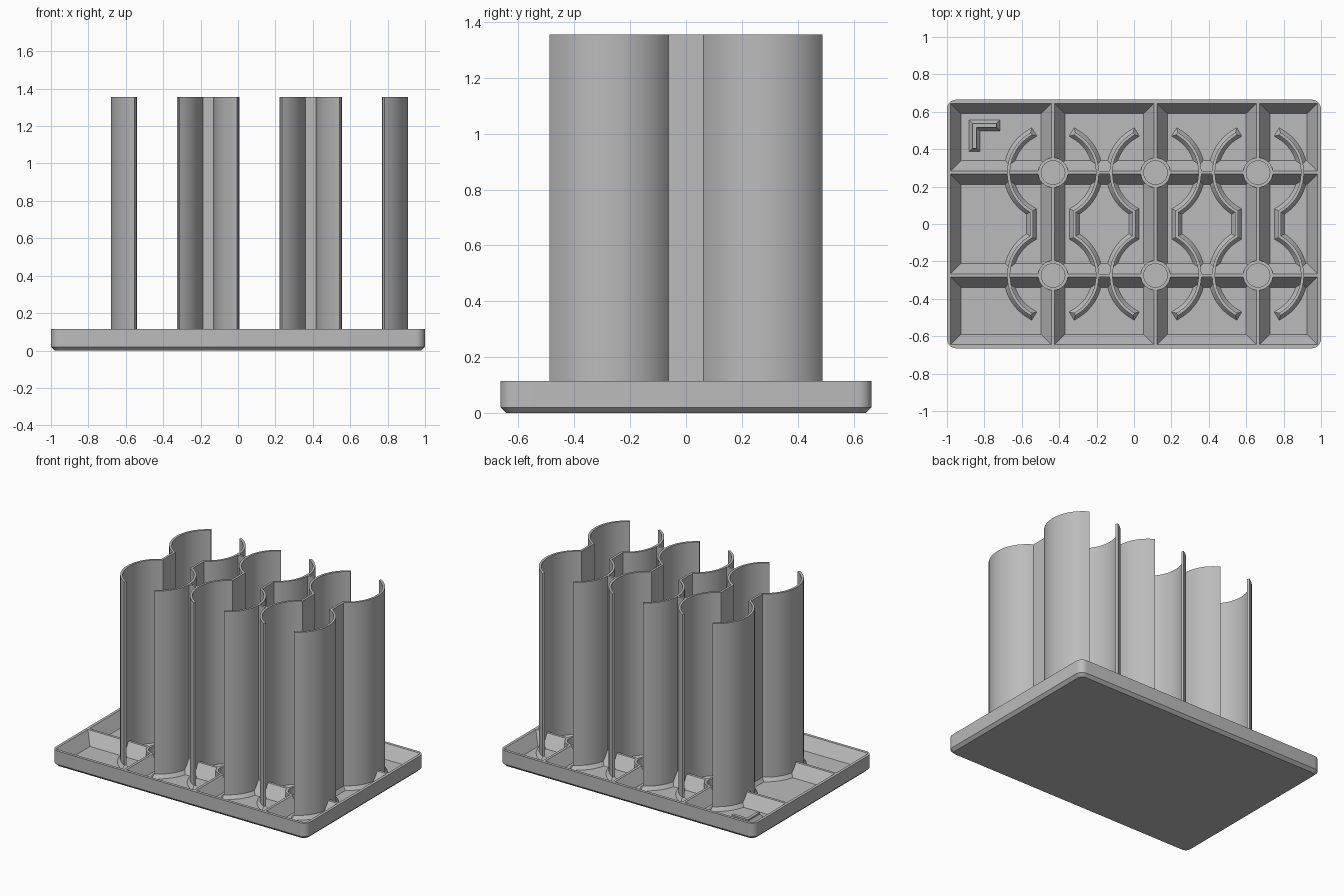
import bpy, bmesh, math
from mathutils import Vector

cube = bpy.data.objects.get("Cube")
if cube:
    bpy.data.objects.remove(cube, do_unlink=True)

# Main dimensions
HX, HY, RIM_Z, FLOOR_Z, TOP_Z = 1.0, 0.665, 0.115, 0.03, 1.355
COLS = (-0.433, 0.115, 0.663)
ROWS = (-0.275, 0.275)
RADIUS, HALF_T, FLARE = 0.2375, 0.008, 0.018
ARC = math.radians(61)

grey = bpy.data.materials.new("plain grey")
grey.use_nodes = True
grey.diffuse_color = (0.5, 0.5, 0.5, 1)
grey.node_tree.nodes["Principled BSDF"].inputs["Base Color"].default_value = grey.diffuse_color


def loft(bm, rings):
    """Closed solid through outlines of equal point count."""
    loops = [[bm.verts.new(p) for p in ring] for ring in rings]
    n = len(loops[0])
    for a, b in zip(loops, loops[1:]):
        for i in range(n):
            j = (i + 1) % n
            bm.faces.new((a[i], a[j], b[j], b[i]))
    bm.faces.new(loops[0][::-1])
    bm.faces.new(loops[-1])


def finish(name, bm, smooth=False):
    bmesh.ops.recalc_face_normals(bm, faces=bm.faces)
    me = bpy.data.meshes.new(name)
    bm.to_mesh(me)
    bm.free()
    me.materials.append(grey)
    ob = bpy.data.objects.new(name, me)
    bpy.context.collection.objects.link(ob)
    if smooth:
        shade(ob)
    return ob


def activate(ob):
    bpy.ops.object.select_all(action='DESELECT')
    ob.select_set(True)
    bpy.context.view_layer.objects.active = ob


def shade(ob):
    activate(ob)
    bpy.ops.object.shade_smooth_by_angle(angle=math.radians(25))


def boolean(ob, tool, operation):
    activate(ob)
    mod = ob.modifiers.new(tool.name, 'BOOLEAN')
    mod.operation, mod.solver, mod.object = operation, 'EXACT', tool
    bpy.ops.object.modifier_apply(modifier=mod.name)
    bpy.data.objects.remove(tool, do_unlink=True)


def rounded_rect(hx, hy, r, z, steps=6):
    pts = []
    for k, (sx, sy) in enumerate(((1, 1), (-1, 1), (-1, -1), (1, -1))):
        for i in range(steps + 1):
            a = math.pi / 2 * (k + i / steps)
            pts.append((sx * (hx - r) + r * math.cos(a),
                        sy * (hy - r) + r * math.sin(a), z))
    return pts


def rect(x0, x1, y0, y1, z):
    return [(x0, y0, z), (x1, y0, z), (x1, y1, z), (x0, y1, z)]


def cylinders(name, r, z0, z1):
    bm = bmesh.new()
    for x in COLS:
        for y in ROWS:
            loft(bm, [[(x + r * math.cos(i * math.tau / 32),
                        y + r * math.sin(i * math.tau / 32), z) for i in range(32)]
                      for z in (z0, z1)])
    return finish(name, bm)


def outline(path, half, extend):
    """Mitred outline around an open path, lengthened at both ends."""
    p = [Vector(q) for q in path]
    dirs = [(b - a).normalized() for a, b in zip(p, p[1:])]
    p[0] = p[0] - dirs[0] * extend
    p[-1] = p[-1] + dirs[-1] * extend
    left, right = [], []
    for i, q in enumerate(p):
        d0, d1 = dirs[max(i - 1, 0)], dirs[min(i, len(dirs) - 1)]
        t = (d0 + d1).normalized()
        n = Vector((-t.y, t.x)) * (half / max(t.dot(d1), 0.3))
        left.append(q + n)
        right.append(q - n)
    return left + right[::-1]


def flared_wall(name, path, half, top, smooth=True):
    levels = ((FLOOR_Z - 0.005, FLARE), (FLOOR_Z, FLARE), (FLOOR_Z + 0.025, 0), (top, 0))
    bm = bmesh.new()
    loft(bm, [[(q.x, q.y, z) for q in outline(path, half + f, f)] for z, f in levels])
    return finish(name, bm, smooth)


# Tray with chamfered foot, tapered pockets between ribs, and round sockets
bm = bmesh.new()
loft(bm, [rounded_rect(HX - 0.02, HY - 0.02, 0.035, 0),
          rounded_rect(HX, HY, 0.05, 0.02),
          rounded_rect(HX, HY, 0.05, RIM_Z)])
tray = finish("tray", bm)

bm = bmesh.new()
rim, rib, taper, over = 0.02, 0.009, 0.055, 0.005
slope = taper / (RIM_Z - FLOOR_Z)


def spans(half, centres):
    starts = [-half + rim] + [c + rib for c in centres]
    ends = [c - rib for c in centres] + [half - rim]
    return list(zip(starts, ends))


for x0, x1 in spans(HX, COLS):
    for y0, y1 in spans(HY, ROWS):
        e = over * slope
        loft(bm, [rect(x0 + taper, x1 - taper, y0 + taper, y1 - taper, FLOOR_Z),
                  rect(x0 - e, x1 + e, y0 - e, y1 + e, RIM_Z + over)])
boolean(tray, finish("pocket_cutter", bm), 'DIFFERENCE')
boolean(tray, cylinders("socket_bosses", 0.08, 0.015, RIM_Z), 'UNION')
boolean(tray, cylinders("socket_cutter", 0.063, FLOOR_Z, RIM_Z + 0.05), 'DIFFERENCE')
shade(tray)

# Tall curved divider walls: two arcs joined by a straight web
steps = 20
for n, cx in enumerate(COLS):
    for label, side in (("right", -1), ("left", 1)):
        path = []
        for cy in ROWS[::-1]:
            for i in range(steps + 1):
                a = ARC * (1 - 2 * i / steps)
                path.append((cx + side * RADIUS * math.cos(a), cy + RADIUS * math.sin(a)))
        flared_wall(f"divider_{label}_{n + 1}", path, HALF_T, TOP_Z)

# Full-height links between neighbouring dividers
bm = bmesh.new()
for a, b in zip(COLS, COLS[1:]):
    for y in ROWS:
        loft(bm, [rect(a + RADIUS, b - RADIUS, y - HALF_T, y + HALF_T, z)
                  for z in (FLOOR_Z, TOP_Z)])
finish("divider_links", bm)

# Corner marker in the back right pocket
flared_wall("corner_marker", [(-0.735, 0.527), (-0.853, 0.527), (-0.853, 0.405)],
            0.011, 0.065, False)
